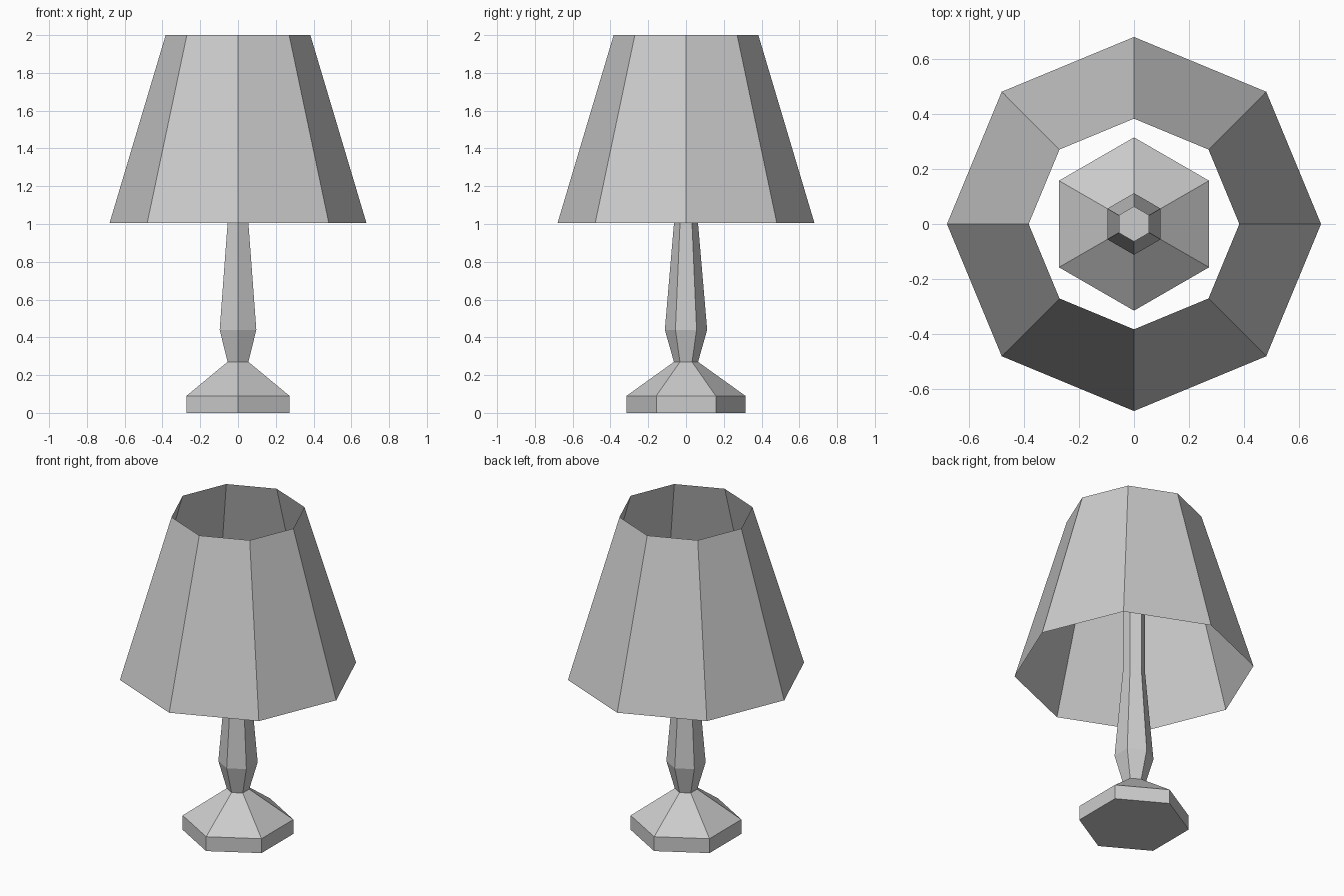
import bpy, bmesh, math

if "Cube" in bpy.data.objects:
    bpy.data.objects.remove(bpy.data.objects["Cube"])


def lathe(name, profile, sides, phase=0.0, capped=True):
    """Flat-sided tube from (radius, z) rings."""
    bm = bmesh.new()
    rings = []
    for r, z in profile:
        angles = [phase + 2 * math.pi * i / sides for i in range(sides)]
        rings.append([bm.verts.new((r * math.cos(a), r * math.sin(a), z)) for a in angles])
    for low, high in zip(rings, rings[1:]):
        for i in range(sides):
            j = (i + 1) % sides
            bm.faces.new((low[i], low[j], high[j], high[i]))
    if capped:
        bm.faces.new(rings[0][::-1])
        bm.faces.new(rings[-1])
    mesh = bpy.data.meshes.new(name)
    bm.to_mesh(mesh)
    bm.free()
    obj = bpy.data.objects.new(name, mesh)
    bpy.context.collection.objects.link(obj)
    return obj


# Hexagonal foot and stem, one continuous turned profile
lathe("base_and_stem",
      [(0.315, 0), (0.315, 0.09), (0.064, 0.27), (0.112, 0.44), (0.064, 1.0), (0.064, 1.5)],
      6, math.pi / 2)

# Open octagonal shade, a single thin sheet
lathe("lamp_shade", [(0.68, 1.005), (0.383, 2.0)], 8, capped=False)
